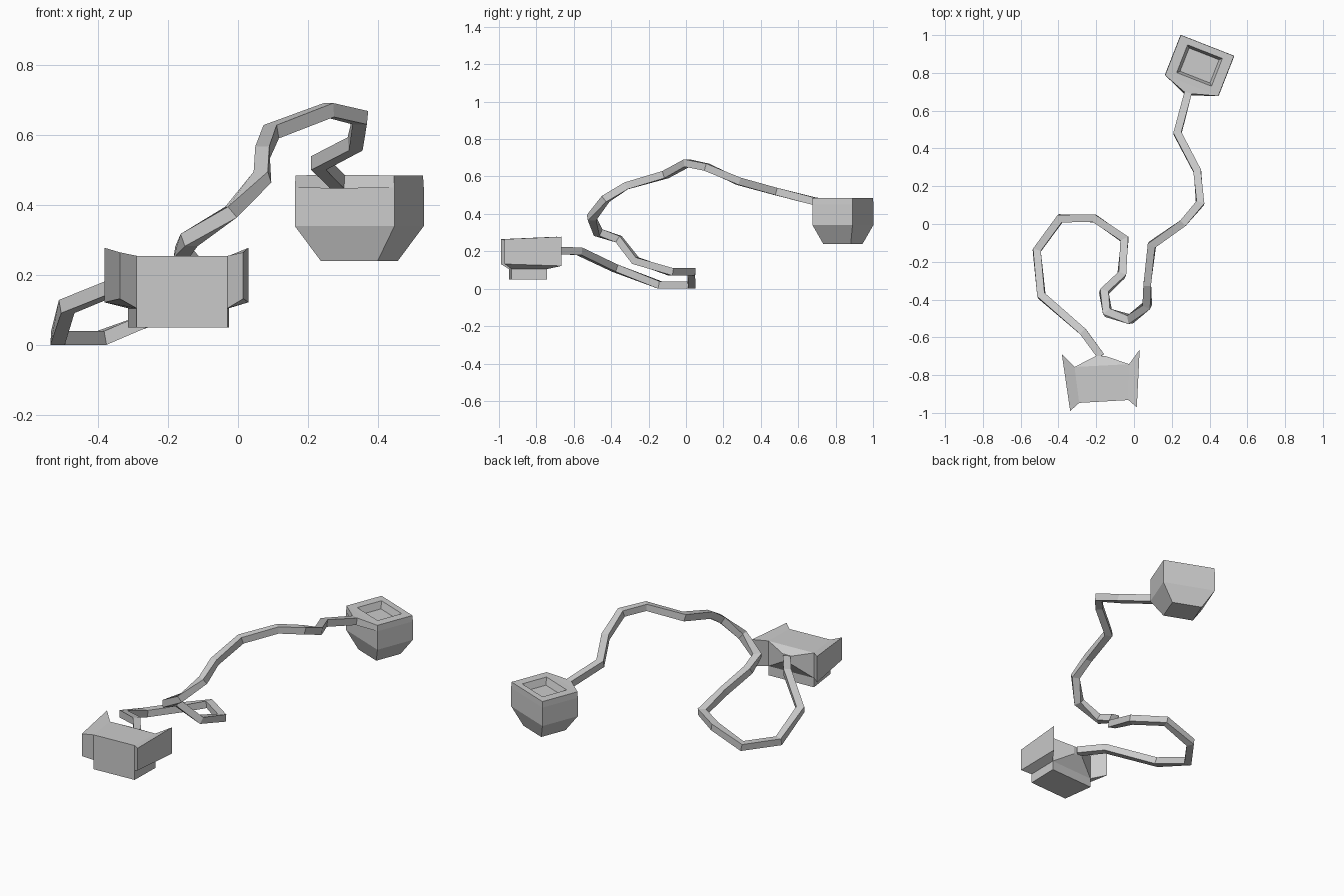
import bpy, bmesh, math
from mathutils import Vector

if "Cube" in bpy.data.objects:
    bpy.data.objects.remove(bpy.data.objects["Cube"])


def loft(name, rings):
    """Skin a run of four-point rings and cap both ends."""
    bm = bmesh.new()
    rows = [[bm.verts.new(p) for p in ring] for ring in rings]
    for a, b in zip(rows, rows[1:]):
        for i in range(4):
            j = (i + 1) % 4
            bm.faces.new((a[i], a[j], b[j], b[i]))
    bm.faces.new(rows[0])
    bm.faces.new(rows[-1][::-1])
    bmesh.ops.recalc_face_normals(bm, faces=bm.faces)
    me = bpy.data.meshes.new(name)
    bm.to_mesh(me)
    bm.free()
    ob = bpy.data.objects.new(name, me)
    bpy.context.collection.objects.link(ob)
    return ob


# Cable: square section swept along the path with mitred bends
path = [Vector(p) for p in [
    (-.175, -.70, .205), (-.27, -.57, .20), (-.49, -.38, .11), (-.515, -.14, .02),
    (-.39, .03, .02), (-.21, .03, .09), (-.05, -.08, .09), (-.065, -.27, .15),
    (-.16, -.36, .265), (-.14, -.47, .30), (-.02, -.505, .38), (.07, -.43, .48),
    (.07, -.32, .55), (.095, -.11, .61), (.26, .005, .672), (.35, .11, .65),
    (.335, .28, .575), (.23, .48, .52), (.285, .69, .467)]]
R = .02
Z = Vector((0, 0, 1))
rings = []
for i, p in enumerate(path):
    d0 = (p - path[max(i - 1, 0)]).normalized()
    d1 = (path[min(i + 1, len(path) - 1)] - p).normalized()
    t = (d0 + d1).normalized()
    side = t.cross(Z).normalized()
    up = side.cross(t)
    flat = [Vector((d.x, d.y)) for d in (d0, d1)]
    bend = flat[0].angle(flat[1]) if min(f.length for f in flat) > 0 else 0
    w = R / math.cos(bend / 2)
    rings.append([p + side * sx * w + up * sz * R
                  for sx, sz in ((-1, -1), (1, -1), (1, 1), (-1, 1))])
loft("cable", rings)

# Tapered pot-shaped end, with a shallow recess in the top
CX, CY, ROT = .347, .839, math.radians(-21.4)


def pot_point(x, y, z):
    c, s = math.cos(ROT), math.sin(ROT)
    return Vector((CX + x * c - y * s, CY + x * s + y * c, z))


def pot_ring(a, b, z):
    return [pot_point(sx * a, sy * b, z)
            for sx, sy in ((-1, -1), (1, -1), (1, 1), (-1, 1))]


loft("pot_end", [pot_ring(*r) for r in (
    (.087, .079, .24), (.153, .115, .34), (.153, .115, .45), (.151, .114, .485),
    (.099, .079, .485), (.085, .066, .445))])

# Funnel joining the pot to the cable
loft("pot_funnel", [
    [pot_point(x, -.114, z) for x, z in ((-.152, .45), (.152, .45), (.152, .485), (-.152, .485))],
    rings[-1]])

# Plug body: block that widens towards the back
plan = [(-.29, -.947), (-.03, -.932), (-.026, -.742), (-.315, -.757)]
loft("plug_body", [[(x, y, z) for x, y in plan] for z in (.05, .255)])

# Flared wings on both sides of the plug body
for name, front, back, out_f, out_b in (
        ("left_wing", plan[0], plan[3], (-.338, -.99), (-.382, -.69)),
        ("right_wing", plan[1], plan[2], (.015, -.97), (.03, -.665))):
    inner = [(*front, .105), (*back, .105), (*back, .255), (*front, .255)]
    outer = [(*out_f, .132), (*out_b, .122), (*out_b, .278), (*out_f, .265)]
    loft(name, [inner, outer])

# Funnel joining the plug to the cable
loft("plug_funnel", [
    [(plan[3][0], plan[3][1], .105), (plan[2][0], plan[2][1], .105),
     (plan[2][0], plan[2][1], .255), (plan[3][0], plan[3][1], .255)],
    [(-.205, -.70, .18), (-.148, -.70, .18), (-.148, -.70, .228), (-.205, -.70, .228)]])
